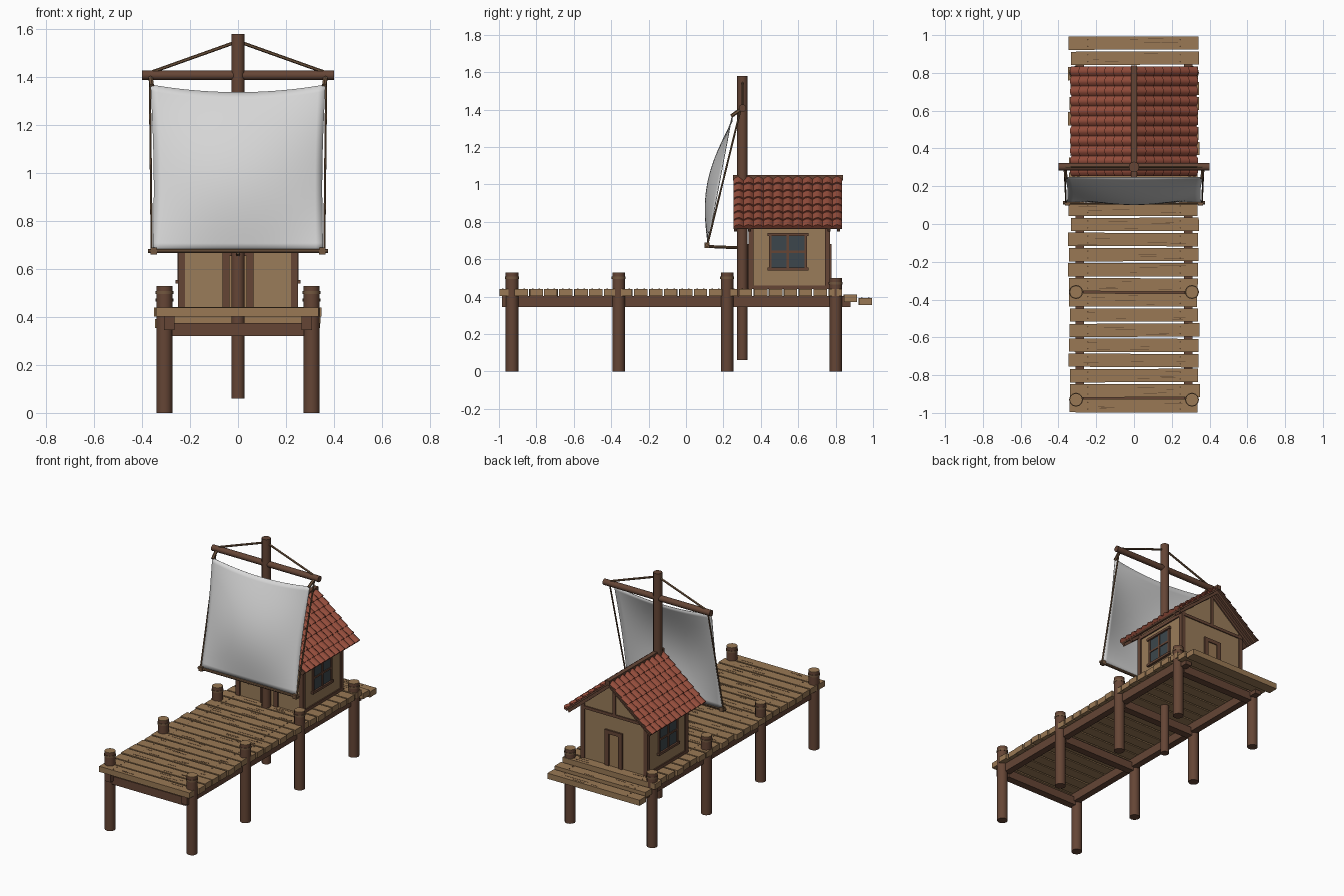
import bpy, bmesh, math, random
from mathutils import Vector, Matrix

random.seed(4)
if "Cube" in bpy.data.objects:
    bpy.data.objects.remove(bpy.data.objects["Cube"], do_unlink=True)


def material(name, r, g, b):
    m = bpy.data.materials.new(name)
    m.use_nodes = True
    m.diffuse_color = (r, g, b, 1)
    node = m.node_tree.nodes["Principled BSDF"]
    node.inputs["Base Color"].default_value = (r, g, b, 1)
    node.inputs["Roughness"].default_value = 0.9
    return m


PLANK = material("plank wood", 0.32, 0.19, 0.09)
WALL = material("wall wood", 0.32, 0.20, 0.10)
DARK = material("dark timber", 0.13, 0.06, 0.036)
TILE = material("roof tile", 0.30, 0.075, 0.045)
CLOTH = material("sail cloth", 0.68, 0.68, 0.68)
GLASS = material("window glass", 0.045, 0.062, 0.072)
GRAIN = material("wood grain", 0.11, 0.06, 0.03)
ROPE = material("rope", 0.17, 0.095, 0.05)


def finish(name, bm, *mats, smooth=False):
    mesh = bpy.data.meshes.new(name)
    bmesh.ops.recalc_face_normals(bm, faces=bm.faces[:])
    bm.to_mesh(mesh)
    bm.free()
    for m in mats:
        mesh.materials.append(m)
    ob = bpy.data.objects.new(name, mesh)
    bpy.context.collection.objects.link(ob)
    if smooth:
        bpy.ops.object.select_all(action='DESELECT')
        ob.select_set(True)
        bpy.context.view_layer.objects.active = ob
        bpy.ops.object.shade_smooth_by_angle(angle=math.radians(40))
    return ob


def box(bm, x, y, z, turn=0.0):
    """Box from three (low, high) ranges, turned about its own z axis."""
    lo, hi = Vector((x[0], y[0], z[0])), Vector((x[1], y[1], z[1]))
    m = Matrix.Translation((lo + hi) / 2) @ Matrix.Rotation(turn, 4, 'Z')
    bmesh.ops.create_cube(bm, size=1, matrix=m @ Matrix.Diagonal((*(hi - lo), 1)))


def rod(bm, a, b, r, sides=12):
    a, b = Vector(a), Vector(b)
    m = Matrix.Translation((a + b) / 2) @ (b - a).to_track_quat('Z', 'Y').to_matrix().to_4x4()
    bmesh.ops.create_cone(bm, cap_ends=True, segments=sides, radius1=r, radius2=r,
                          depth=(b - a).length, matrix=m)


def mid(c, w):
    return (c - w / 2, c + w / 2)


# Deck planks, with nails and grain streaks on top
deck, marks = bmesh.new(), bmesh.new()
for i in range(25):
    y = -0.962 + i * 0.08
    top = 0.44 if i < 23 else (0.41 if i == 23 else 0.392)
    shift = random.uniform(-0.006, 0.006)
    box(deck, mid(shift, random.uniform(0.675, 0.69)), mid(y, 0.07), (top - 0.038, top),
        random.uniform(-0.006, 0.006))
    for s in (-1, 1):
        for dy in (-0.018, 0.018):
            rod(marks, (s * 0.245, y + dy, top), (s * 0.245, y + dy, top + 0.002), 0.004, 6)
    for k in range(4):
        box(marks, mid(random.uniform(-0.25, 0.25), random.uniform(0.03, 0.11)),
            mid(y + random.uniform(-0.025, 0.025), 0.0025), (top, top + 0.001))
finish("deck_planks", deck, PLANK)
finish("plank_nails_and_grain", marks, GRAIN)

# Dock posts with pale tops and a band
posts, bands, tops = bmesh.new(), bmesh.new(), bmesh.new()
rows = (-0.93, -0.36, 0.22, 0.80)
for y in rows:
    h = 0.50 if y > 0.5 else 0.53
    for x in (-0.307, 0.307):
        rod(posts, (x, y, 0), (x, y, h - 0.003), 0.034)
        rod(bands, (x, y, h - 0.035), (x, y, h - 0.022), 0.037)
        rod(tops, (x, y, h - 0.003), (x, y, h), 0.034)
finish("dock_posts", posts, DARK, smooth=True)
finish("post_bands", bands, ROPE, smooth=True)
finish("post_tops", tops, PLANK, smooth=True)

# Beams below the deck
beams = bmesh.new()
for s in (-1, 1):
    box(beams, mid(s * 0.287, 0.045), (-0.985, 0.88), (0.345, 0.402))
for y in rows:
    box(beams, (-0.275, 0.275), mid(y, 0.05), (0.32, 0.375))
finish("deck_beams", beams, DARK)

# House walls: a gabled prism
FRONT, BACK = 0.34, 0.765
walls = bmesh.new()
outline = [(-0.242, 0.44), (0.242, 0.44), (0.242, 0.815), (0, 1.015), (-0.242, 0.815)]
face = walls.faces.new([walls.verts.new((x, FRONT, z)) for x, z in outline])
ext = bmesh.ops.extrude_face_region(walls, geom=[face])
bmesh.ops.translate(walls, vec=(0, BACK - FRONT, 0),
                    verts=[v for v in ext["geom"] if isinstance(v, bmesh.types.BMVert)])
finish("house_walls", walls, WALL)

# House timber frame, doors and windows
frame, trim, glass, door = (bmesh.new() for _ in range(4))
for s in (-1, 1):
    for y in (FRONT + 0.008, BACK - 0.008):
        box(frame, mid(s * 0.236, 0.03), mid(y, 0.028), (0.44, 0.81))
    box(frame, mid(s * 0.24, 0.02), (FRONT, BACK), (0.44, 0.46))
    box(frame, mid(s * 0.24, 0.02), (FRONT, BACK), (0.775, 0.80))
    wx, wy, wz = s * 0.245, 0.545, 0.64
    box(glass, mid(wx - s * 0.001, 0.008), mid(wy, 0.19), mid(wz, 0.18))
    for dy in (-0.095, 0, 0.095):
        box(trim, mid(wx, 0.016), mid(wy + dy, 0.014), mid(wz, 0.18))
    box(trim, mid(wx, 0.016), mid(wy, 0.19), mid(wz, 0.012))
    for dz in (-0.093, 0.093):
        box(trim, mid(wx, 0.03), mid(wy, 0.22), mid(wz + dz, 0.016))
for y in (FRONT, BACK):
    box(frame, (-0.24, 0.24), mid(y, 0.014), (0.775, 0.795))
    box(frame, mid(0, 0.022), mid(y, 0.014), (0.78, 1.0))
    for s in (-1, 1):
        box(trim, mid(s * 0.05, 0.03), mid(y, 0.024), (0.44, 0.67))
    box(trim, mid(0, 0.13), mid(y, 0.024), (0.655, 0.68))
    box(door, mid(0, 0.08), mid(y, 0.01), (0.44, 0.66))
finish("house_frame", frame, DARK)
finish("window_and_door_trim", trim, DARK)
finish("window_glass", glass, GLASS)
finish("doors", door, PLANK)

# Roof: board layer, barrel tiles in overlapping rows, ridge beam
R0, R1 = 0.255, 0.835
RUN, DROP, RIDGE = 0.32, 0.265, 1.035
SLOPE = math.hypot(RUN, DROP)
boards, tiles, ridge = bmesh.new(), bmesh.new(), bmesh.new()
ROWS, COLS, STEPS = 7, 11, 6
for s in (-1, 1):
    down = Vector((s * RUN, 0, -DROP)) / SLOPE
    up = Vector((s * DROP, 0, RUN)) / SLOPE

    def on_roof(a, y, h):
        return Vector((0, y, RIDGE)) + down * a + up * h

    def sloped_beam(bm, y0, y1, h0, h1):
        ring = [[bm.verts.new(on_roof(a, y, h)) for a, h in
                 ((0, h0), (SLOPE, h0), (SLOPE, h1), (0, h1))] for y in (y0, y1)]
        bm.faces.new(ring[0])
        bm.faces.new(ring[1])
        for k in range(4):
            n = (k + 1) % 4
            bm.faces.new((ring[0][k], ring[0][n], ring[1][n], ring[1][k]))

    sloped_beam(boards, R0, R1, -0.012, 0)
    for y in (R0 + 0.01, FRONT, BACK, R1 - 0.02):
        sloped_beam(boards, y - 0.008, y + 0.008, -0.03, -0.011)
    for i in range(ROWS):
        a0, a1 = SLOPE * i / ROWS, SLOPE * (i + 1) / ROWS + 0.006
        last = None
        for k in range(COLS * STEPS + 1):
            y = R0 + (R1 - R0) * k / (COLS * STEPS)
            arch = 0.014 * abs(math.sin(math.pi * k / STEPS))
            col = [tiles.verts.new(on_roof(a, y, h)) for a, h in
                   ((a0, arch), (a1, arch + 0.010), (a1, 0))]
            if last:
                for j in (0, 1):
                    tiles.faces.new((last[j], last[j + 1], col[j + 1], col[j]))
            last = col
box(ridge, mid(0, 0.03), (R0 - 0.005, R1 + 0.005), (1.02, 1.05))
finish("roof_boards", boards, DARK)
finish("roof_tiles", tiles, TILE, smooth=True)
finish("roof_ridge", ridge, DARK)

# Mast, yard and boom
MAST_Y = 0.302
spars, boom, ropes = bmesh.new(), bmesh.new(), bmesh.new()
rod(spars, (0, MAST_Y, 0.06), (0, MAST_Y, 1.58), 0.028)
rod(spars, (-0.40, MAST_Y, 1.408), (0.40, MAST_Y, 1.408), 0.02)
rod(boom, (-0.375, 0.112, 0.675), (0.375, 0.112, 0.675), 0.009, 8)
rod(boom, (0, 0.112, 0.668), (0, MAST_Y, 0.66), 0.008, 8)
for s in (-1, 1):
    box(boom, mid(s * 0.352, 0.028), mid(0.112, 0.026), mid(0.675, 0.028))
    rod(ropes, (0, MAST_Y, 1.55), (s * 0.365, MAST_Y, 1.42), 0.007, 6)
    rod(ropes, (s * 0.365, MAST_Y - 0.01, 1.40), (s * 0.36, 0.242, 1.365), 0.01, 6)
    rod(ropes, (s * 0.368, MAST_Y - 0.01, 1.40), (s * 0.36, 0.115, 0.68), 0.005, 6)
finish("mast_and_yard", spars, DARK, smooth=True)
finish("sail_boom", boom, ROPE)
finish("rigging", ropes, ROPE, smooth=True)

# Billowing sail, sagging along its top edge
sail = bmesh.new()
N = 24
grid = []
for j in range(N + 1):
    v = j / N
    line = []
    for i in range(N + 1):
        u = 2 * i / N - 1
        bow = 1 - u * u
        belly = 0.066 * bow * math.sin(math.pi * v)
        line.append(sail.verts.new((u * (0.355 + 0.01 * v - 0.008 * math.sin(math.pi * v)),
                                    0.115 + 0.13 * v - belly,
                                    0.68 + v * (0.69 - 0.032 * bow))))
    grid.append(line)
for j in range(N):
    for i in range(N):
        sail.faces.new((grid[j][i], grid[j][i + 1], grid[j + 1][i + 1], grid[j + 1][i]))
cloth = finish("sail", sail, CLOTH, smooth=True)
thick = cloth.modifiers.new("thickness", 'SOLIDIFY')
thick.thickness = 0.004
